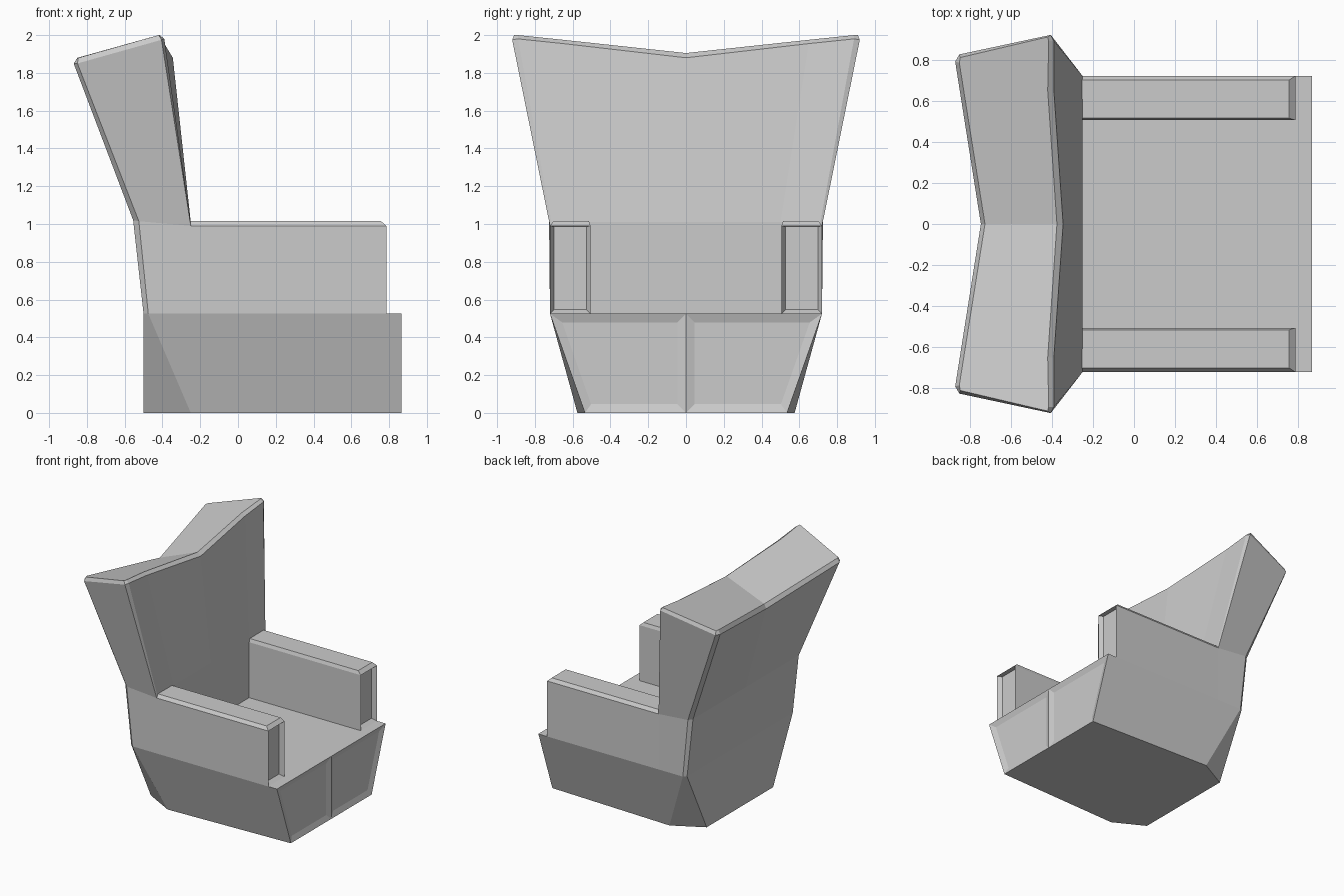
import bpy, bmesh

if "Cube" in bpy.data.objects:
    bpy.data.objects.remove(bpy.data.objects["Cube"])


def half_part(name, rings, closed=False, inset=0.0, depth=0.0, lift=0.0):
    """Loft rings (clockwise from above), recess the front face, mirror across y."""
    bm = bmesh.new()
    loops = [[bm.verts.new(p) for p in ring] for ring in rings]
    n = len(loops[0])
    for lo, up in zip(loops, loops[1:]):
        for i in range(n if closed else n - 1):
            j = (i + 1) % n
            bm.faces.new((lo[i], up[i], up[j], lo[j]))
    bm.faces.new(loops[0])
    bm.faces.new(loops[-1][::-1])
    bm.normal_update()
    if inset:
        front = [f for f in bm.faces
                 if f.normal.x > 0.9 and f.calc_center_median().x > 0.7]
        bmesh.ops.inset_individual(bm, faces=front, thickness=inset, depth=-depth,
                                   use_even_offset=True)
        for f in front:
            for v in f.verts:
                if v.co.z > 0.9:
                    v.co.z += lift
    me = bpy.data.meshes.new(name)
    bm.to_mesh(me)
    bm.free()
    ob = bpy.data.objects.new(name, me)
    bpy.context.collection.objects.link(ob)
    mir = ob.modifiers.new("mirror", 'MIRROR')
    mir.use_axis = (False, True, False)
    return ob


def level(points, z):
    return [(x, y, z) for x, y in points]


# Seat base: tapers down, chamfered rear corners, two recessed front panels
half_part("seat_base", [
    level([(-0.5, 0), (-0.5, 0.44), (-0.25, 0.575), (0.865, 0.535), (0.865, 0)], 0),
    level([(-0.5, 0), (-0.5, 0.70), (-0.475, 0.72), (0.865, 0.72), (0.865, 0)], 0.525),
], inset=0.046, depth=0.015)

# Flared backrest with a dipped top and bevelled rim
half_part("backrest", [
    level([(-0.5, 0), (-0.5, 0.70), (-0.475, 0.72), (-0.25, 0.72),
           (-0.25, 0.71), (-0.25, 0.5), (-0.25, 0)], 0.525),
    [(-0.555, 0, 1.02), (-0.555, 0.70, 1.02), (-0.525, 0.725, 1.015),
     (-0.25, 0.72, 0.99), (-0.25, 0.71, 1.0), (-0.25, 0.5, 1.01), (-0.25, 0, 1.01)],
    [(-0.745, 0, 1.73), (-0.87, 0.79, 1.85), (-0.85, 0.825, 1.85),
     (-0.405, 0.92, 1.975), (-0.39, 0.89, 1.98), (-0.39, 0.65, 1.955), (-0.345, 0, 1.88)],
    [(-0.725, 0, 1.765), (-0.85, 0.785, 1.88), (-0.845, 0.81, 1.88),
     (-0.42, 0.91, 2.0), (-0.415, 0.89, 2.0), (-0.42, 0.65, 1.975), (-0.375, 0, 1.905)],
])

# Armrests with bevelled tops and recessed front ends
arm = [(-0.255, 0.505), (-0.255, 0.72), (0.785, 0.72), (0.785, 0.505)]
arm_top = [(-0.255, 0.515), (-0.255, 0.70), (0.755, 0.70), (0.755, 0.515)]
half_part("armrests", [level(arm, 0.525), level(arm, 0.99), level(arm_top, 1.017)],
          closed=True, inset=0.022, depth=0.035, lift=0.018)
